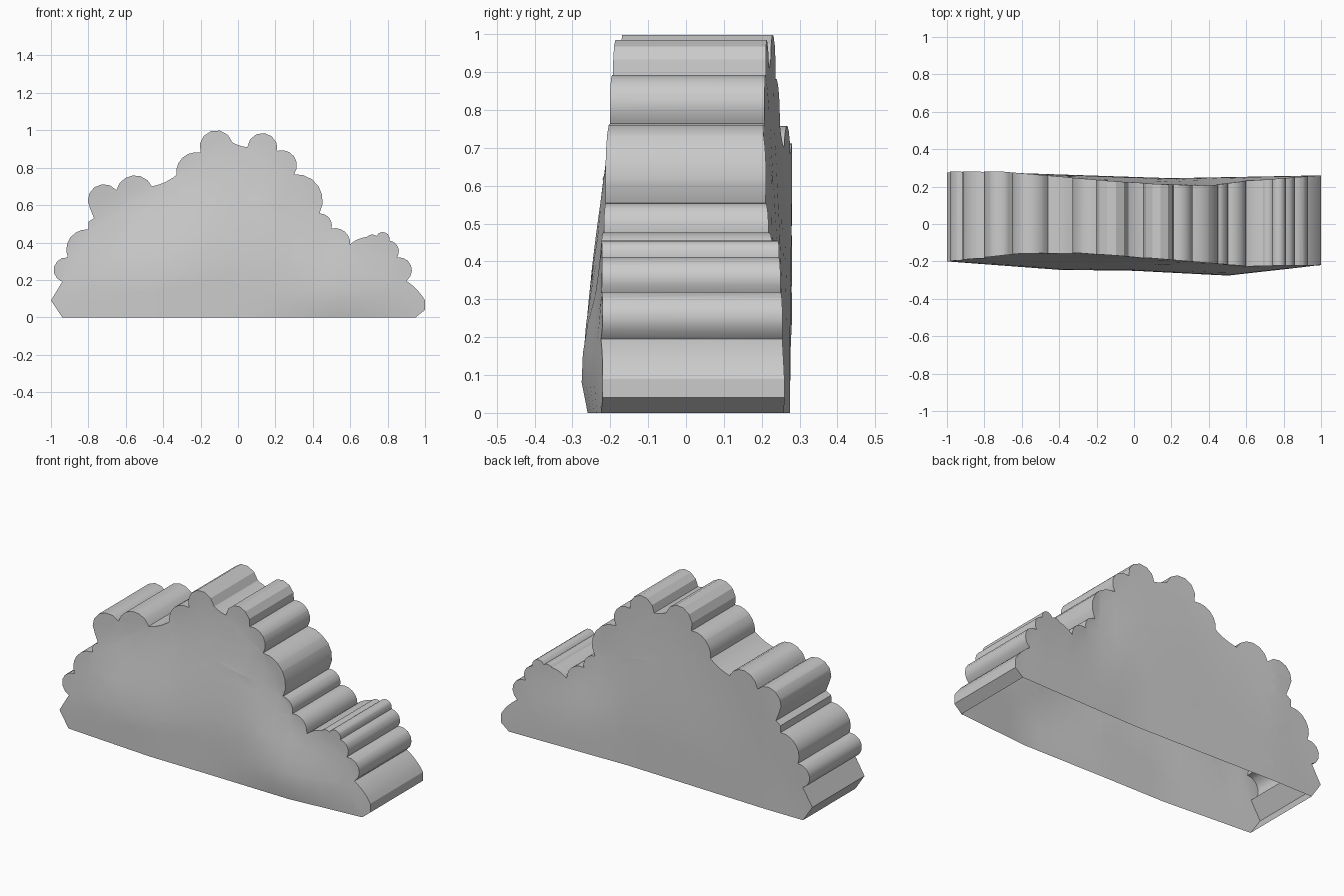
import bpy, bmesh, math
from mathutils import Vector

cube = bpy.data.objects.get("Cube")
if cube:
    bpy.data.objects.remove(cube)

# Scalloped silhouette: x, z, and how far the arc to the next point bulges
OUTLINE = [
    (-.94, 0, 0), (-1, .09, 0), (-.94, .19, .45), (-.91, .32, .28),
    (-.8, .47, 0), (-.8, .51, 0), (-.77, .53, 0), (-.79, .58, .47),
    (-.65, .68, .36), (-.46, .7, -.06), (-.33, .76, .26), (-.2, .88, .52),
    (-.03, .935, -.05), (.05, .91, .53), (.21, .89, .36), (.3, .765, .3),
    (.435, .555, .25), (.5, .475, .25), (.6, .39, .08), (.69, .43, .2),
    (.74, .435, .45), (.81, .41, .28), (.85, .32, .4), (.9, .195, .06),
    (1, .09, 0), (1, .04, 0), (.95, 0, 0)]

# Depth along x of the lower and upper parts of each broad face
FRONT_LOW = [(-1, -.2), (-.4, -.245), (0, -.25), (.5, -.276), (1, -.22)]
FRONT_TOP = [(-1, -.2), (-.6, -.157), (-.3, -.155), (0, -.175), (.6, -.225), (1, -.22)]
BACK_LOW = [(-1, .275), (-.7, .275), (.2, .245), (1, .26)]
BACK_TOP = [(-1, .28), (-.7, .28), (-.13, .23), (.13, .213), (.4, .205), (.6, .23), (1, .26)]
HILL = [(-1, .25), (-.8, .6), (-.45, .75), (-.1, 1), (.15, 1), (.5, .5), (.85, .38), (1, .1)]


def lerp(table, x):
    for (x0, v0), (x1, v1) in zip(table, table[1:]):
        if x <= x1:
            return v0 + (v1 - v0) * (x - x0) / (x1 - x0)
    return table[-1][1]


def arc(a, b, bulge, steps=6):
    """Points of a circular arc from a up to, but not including, b."""
    if not bulge:
        return [a]
    chord = b - a
    side = Vector((-chord.y, chord.x))
    half = 2 * math.atan(2 * bulge)
    pts = []
    for i in range(steps):
        ang = half * (2 * i / steps - 1)
        along = math.sin(ang) / math.sin(half) / 2
        rise = (math.cos(ang) - math.cos(half)) / math.sin(half) / 2
        pts.append((a + b) / 2 + chord * along + side * rise)
    return pts


def depth(x, z, low, top):
    t = min(max((z / lerp(HILL, x) - .2) / .8, 0), 1)
    t = t * t * (3 - 2 * t)
    return lerp(low, x) * (1 - t) + lerp(top, x) * t


# Expand the silhouette
points = []
for (x0, z0, bulge), (x1, z1, _) in zip(OUTLINE, OUTLINE[1:]):
    points += arc(Vector((x0, z0)), Vector((x1, z1)), bulge)
points.append(Vector(OUTLINE[-1][:2]))

# Two broad faces and the scalloped rim between them, open underneath
bm = bmesh.new()
front = [bm.verts.new((p.x, -1, p.y)) for p in points]
back = [bm.verts.new((p.x, 1, p.y)) for p in points]
caps = [bm.faces.new(front), bm.faces.new(back)]
for i in range(len(points) - 1):
    bm.faces.new((front[i], front[i + 1], back[i + 1], back[i]))
bmesh.ops.recalc_face_normals(bm, faces=bm.faces)
bmesh.ops.triangulate(bm, faces=caps)


# Cut the broad faces so they can bend
def cut(co, normal):
    faces = [f for f in bm.faces if abs(f.normal.y) > .9]
    edges = {e for f in faces for e in f.edges}
    verts = {v for f in faces for v in f.verts}
    bmesh.ops.bisect_plane(bm, geom=faces + list(edges) + list(verts),
                           plane_co=co, plane_no=normal, dist=.0001)


for i in range(-9, 10):
    cut((i / 10 + .003, 0, 0), (1, 0, 0))
for i in range(1, 13):
    cut((0, 0, i / 13 + .003), (0, 0, 1))

for v in bm.verts:
    x, z = v.co.x, v.co.z
    if v.co.y < 0:
        lip = .016 * max(0, 1 - z / .08) * max(0, 1 - abs(x - .5) / .5)
        v.co.y = depth(x, z, FRONT_LOW, FRONT_TOP) + lip
    else:
        v.co.y = depth(x, z, BACK_LOW, BACK_TOP)
bmesh.ops.triangulate(bm, faces=[f for f in bm.faces if len(f.verts) > 4])

mesh = bpy.data.meshes.new("bush_slab")
bm.to_mesh(mesh)
bm.free()
bush = bpy.data.objects.new("bush_slab", mesh)
bpy.context.collection.objects.link(bush)

# Plain grey
grey = bpy.data.materials.new("plain_grey")
grey.use_nodes = True
colour = (.6, .6, .6, 1)
grey.diffuse_color = colour
grey.node_tree.nodes["Principled BSDF"].inputs["Base Color"].default_value = colour
mesh.materials.append(grey)

bpy.context.view_layer.objects.active = bush
bush.select_set(True)
bpy.ops.object.shade_smooth_by_angle(angle=math.radians(30))
